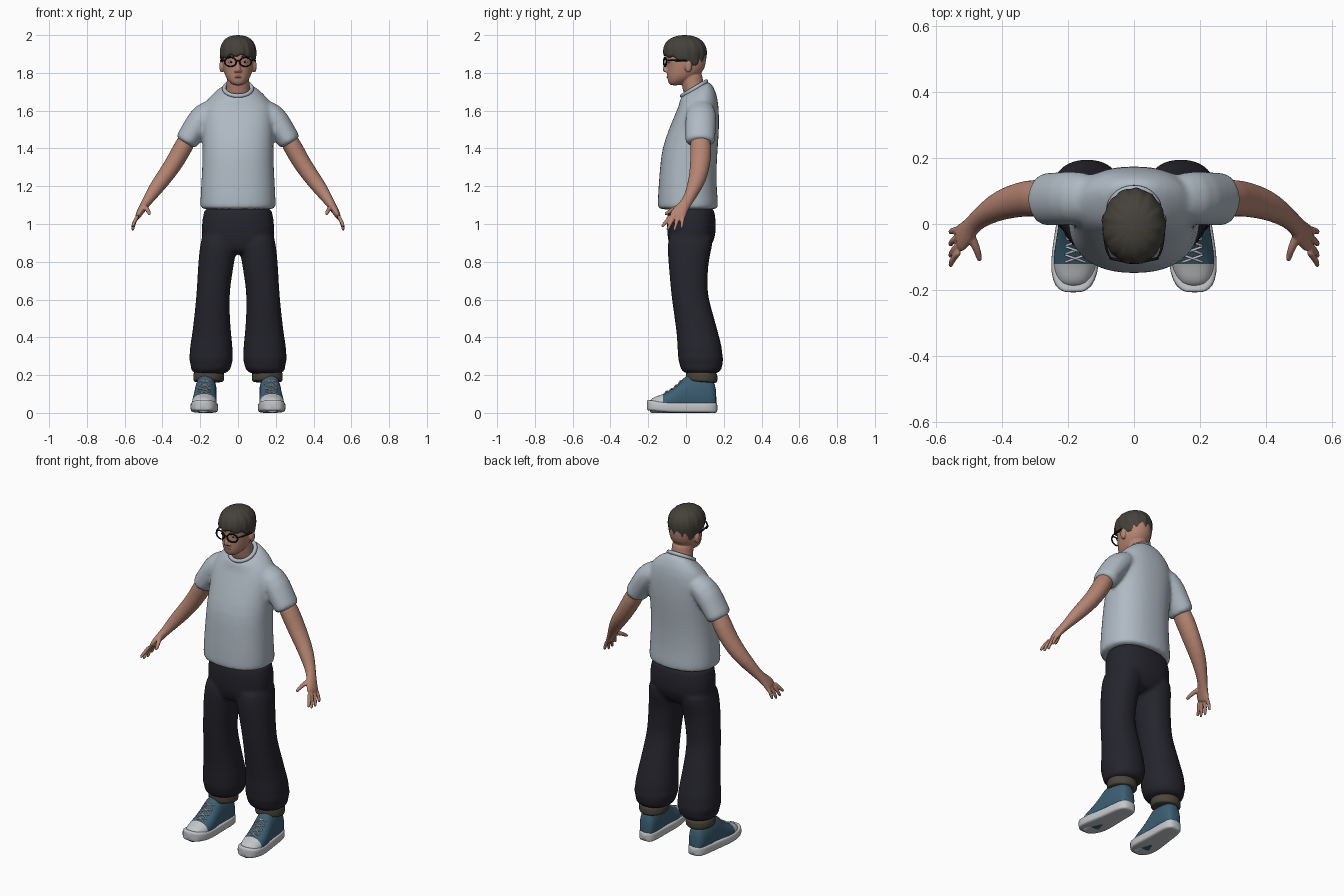
import bpy, bmesh, math
from mathutils import Vector

cube = bpy.data.objects.get("Cube")
if cube:
    bpy.data.objects.remove(cube, do_unlink=True)

X, Y, Z = Vector((1, 0, 0)), Vector((0, 1, 0)), Vector((0, 0, 1))
SIDES = ((1, "left"), (-1, "right"))


def material(name, red, green, blue):
    mat = bpy.data.materials.new(name)
    mat.use_nodes = True
    mat.diffuse_color = (red, green, blue, 1)
    shader = next(n for n in mat.node_tree.nodes if n.type == "BSDF_PRINCIPLED")
    shader.inputs["Base Color"].default_value = (red, green, blue, 1)
    shader.inputs["Roughness"].default_value = .8
    return mat


SHIRT = material("pale blue grey cotton", .43, .49, .55)
PANTS = material("dark navy cloth", .018, .018, .026)
SKIN = material("skin", .46, .23, .165)
HAIR = material("dark brown hair", .06, .054, .043)
BLUE = material("blue canvas", .045, .115, .175)
RUBBER = material("off white rubber", .55, .57, .59)
CUFF = material("olive brown cuff", .07, .058, .042)
BLACK = material("black plastic", .006, .006, .007)
LIPS = material("lips", .33, .13, .10)


def loft(bm, rings, axis=None, power=2.0, count=24, side=1):
    """Skin elliptical rings (x, y, z, radius_u, radius_v, slope) into a closed tube."""
    centers = [Vector((r[0] * side, r[1], r[2])) for r in rings]
    last = len(rings) - 1
    loops = []
    for i, ring in enumerate(rings):
        along = axis or (centers[min(i + 1, last)] - centers[max(i - 1, 0)]).normalized()
        ref = Z if abs(along.y) > .9 else Y
        u = ref.cross(along).normalized()
        v = along.cross(u)
        slope = ring[5] if len(ring) > 5 else 0
        loop = []
        for k in range(count):
            a = math.tau * k / count
            c, s = math.cos(a), math.sin(a)
            cu = math.copysign(abs(c) ** (2 / power), c) * ring[3]
            sv = math.copysign(abs(s) ** (2 / power), s) * ring[4]
            loop.append(bm.verts.new(centers[i] + u * cu + v * sv + Z * slope * sv))
        loops.append(loop)
    for low, high in zip(loops, loops[1:]):
        for k in range(count):
            n = (k + 1) % count
            bm.faces.new((low[k], low[n], high[n], high[k]))
    bm.faces.new(loops[0])
    bm.faces.new(loops[-1])


def blob(bm, center, size):
    made = bmesh.ops.create_uvsphere(bm, u_segments=20, v_segments=12, radius=1)["verts"]
    for vert in made:
        vert.co = Vector(c + p * s for c, p, s in zip(center, vert.co, size))


def finish(name, bm, *mats, voxel=0, relax=0, subdivide=1):
    """Turn a bmesh into a smooth object, optionally fused into a single skin."""
    bmesh.ops.recalc_face_normals(bm, faces=bm.faces)
    for face in bm.faces:
        face.smooth = True
    mesh = bpy.data.meshes.new(name)
    bm.to_mesh(mesh)
    bm.free()
    for mat in mats:
        mesh.materials.append(mat)
    obj = bpy.data.objects.new(name, mesh)
    bpy.context.collection.objects.link(obj)
    if subdivide:
        obj.modifiers.new("Round", "SUBSURF").levels = subdivide
        obj.modifiers["Round"].render_levels = subdivide
    if voxel:
        fuse = obj.modifiers.new("Fuse", "REMESH")
        fuse.mode, fuse.voxel_size, fuse.use_smooth_shade = "VOXEL", voxel, True
        soften = obj.modifiers.new("Soften", "SMOOTH")
        soften.factor, soften.iterations = .5, relax
    return obj


def wire(name, points, radius, mat, side=1):
    bm = bmesh.new()
    loft(bm, [(*p, radius, radius) for p in points], count=8, side=side)
    return finish(name, bm, mat)


def ring(name, center, major, minor, mat, turn, scale=(1, 1, 1)):
    bpy.ops.mesh.primitive_torus_add(location=center, rotation=turn, major_radius=major,
                                     minor_radius=minor, major_segments=40, minor_segments=10)
    obj = bpy.context.object
    obj.name, obj.scale = name, scale
    obj.data.materials.append(mat)
    bpy.ops.object.shade_smooth()


# T-shirt: torso and sleeves fused
bm = bmesh.new()
torso = [(1.075, .01, .19, .15, 0), (1.085, .01, .2, .16, 0), (1.12, .01, .2, .16, 0),
         (1.2, .008, .196, .154, 0), (1.3, .012, .19, .15, 0), (1.4, .02, .188, .148, 0),
         (1.5, .042, .188, .134, 0), (1.6, .06, .19, .115, .1), (1.66, .064, .165, .1, .3),
         (1.7, .052, .11, .085, .5), (1.72, .045, .075, .072, .6)]
loft(bm, [(0, y, z, rx, ry, tilt) for z, y, rx, ry, tilt in torso], Z, 2.3, 32)
for side, _ in SIDES:
    loft(bm, [(.1, .08, 1.63, .05, .07), (.185, .08, 1.575, .073, .083), (.23, .076, 1.505, .066, .082),
              (.268, .075, 1.445, .062, .08), (.28, .075, 1.425, .061, .08)], side=side)
finish("shirt", bm, SHIRT, voxel=.011, relax=5)
ring("shirt_collar", (0, .043, 1.717), .073, .011, SHIRT, (math.radians(31), 0, 0), (1, 1.02, 1))

# Trousers: hips and baggy legs fused
bm = bmesh.new()
loft(bm, [(0, .025, 1.12, .18, .125), (0, .028, 1.02, .19, .13), (0, .03, .93, .196, .13),
          (0, .02, .87, .17, .105), (0, .015, .84, .1, .08)], Z, 2.3, 32)
leg = [(.97, .098, .03, .092, .122), (.88, .104, .02, .098, .12), (.8, .115, .012, .096, .106),
       (.7, .126, .015, .09, .1), (.62, .133, .018, .088, .096), (.5, .138, .045, .095, .106),
       (.4, .14, .065, .106, .112), (.34, .142, .073, .115, .12), (.31, .142, .075, .113, .117),
       (.285, .143, .078, .12, .122), (.255, .142, .08, .107, .113), (.235, .144, .08, .109, .112),
       (.2, .15, .083, .085, .088)]
for side, _ in SIDES:
    loft(bm, [(x, y, z, rx, ry) for z, x, y, rx, ry in leg], Z, 2.2, side=side)
finish("trousers", bm, PANTS, voxel=.011, relax=3)

for side, label in SIDES:
    # Rolled cuff
    bm = bmesh.new()
    loft(bm, [(.155, .083, z, .081 * f, .083 * f, -.08) for z, f in
              ((.163, .93), (.168, 1), (.19, 1.02), (.212, 1), (.22, .93))], Z, side=side)
    finish(label + "_cuff", bm, CUFF)

    # Arm with palm, fingers and thumb
    bm = bmesh.new()
    loft(bm, [(.255, .075, 1.47, .05, .055), (.3, .08, 1.39, .05, .057), (.345, .075, 1.31, .047, .053),
              (.4, .06, 1.235, .043, .047), (.445, .035, 1.175, .037, .036), (.485, .005, 1.115, .025, .027),
              (.508, -.025, 1.08, .021, .036), (.526, -.042, 1.05, .017, .044),
              (.534, -.05, 1.03, .012, .042)], side=side)
    for base, tip, low in ((-.083, -.126, .99), (-.06, -.098, .972), (-.037, -.062, .97), (-.015, -.024, .983)):
        middle = base * .55 + tip * .45
        loft(bm, [(.527, base, 1.05, .011, .011), (.549, middle, 1.012, .0105, .0105),
                  (.558, tip, low, .009, .009), (.557, tip, low - .007, .006, .006)], count=12, side=side)
    loft(bm, [(.5, -.025, 1.095, .016, .016), (.482, -.065, 1.08, .013, .013),
              (.471, -.095, 1.062, .011, .011), (.468, -.115, 1.047, .008, .008)], count=12, side=side)
    finish(label + "_arm", bm, SKIN, voxel=.005, relax=3)

    # Shoe upper with pale toe cap
    def middle_x(y):
        return .184 - .06 * (y + .2)

    bm = bmesh.new()
    upper = [(-.193, .06, .03), (-.18, .078, .046), (-.155, .089, .058), (-.125, .098, .066),
             (-.07, .128, .065), (-.03, .165, .06), (0, .2, .058), (.04, .21, .057), (.1, .205, .055),
             (.145, .18, .046), (.162, .12, .03)]
    loft(bm, [(middle_x(y), y, h / 2, w, h / 2) for y, h, w in upper], Y, 2.2, side=side)
    bm.normal_update()
    for face in bm.faces:
        face.material_index = int(face.calc_center_median().y < -.125)
    finish(label + "_shoe_upper", bm, BLUE, RUBBER)

    # Rubber sole with a slight toe lift
    bm = bmesh.new()
    sole = [(-.208, .022), (-.2, .045), (-.175, .065), (-.12, .075), (-.05, .07), (.03, .061),
            (.11, .058), (.15, .047), (.168, .026)]
    loft(bm, [(middle_x(y), y, .028 + max(0, -y - .1) * .13, w, .028) for y, w in sole],
         Y, 5, side=side)
    finish(label + "_shoe_sole", bm, RUBBER)

    # Crossed laces lying on the upper
    for number, (y, h, w) in enumerate(((-.105, .109, .066), (-.08, .123, .065),
                                        (-.055, .142, .063), (-.03, .166, .06))):
        for lean in (1, -1):
            path = []
            for step in range(-3, 4):
                dx = step * .011
                dy = lean * dx * .35
                top = h / 2 * (1 + math.sqrt(1 - (dx / w) ** 2)) + .003 + dy * .8
                path.append((middle_x(y) + dx, y + dy, top))
            wire(f"{label}_lace_{number}", path, .004, RUBBER, side)

# Head: skull, jaw, neck, nose and ears fused
bm = bmesh.new()
skull = [(1.733, -.058, .02, .024), (1.745, -.05, .04, .043), (1.765, -.032, .058, .066),
         (1.79, -.014, .07, .087), (1.82, 0, .078, .1), (1.87, .003, .083, .105), (1.92, 0, .085, .107),
         (1.955, 0, .07, .085), (1.975, 0, .04, .05)]
loft(bm, [(0, y, z, rx, ry) for z, y, rx, ry in skull], Z, 2.15, 32)
loft(bm, [(0, .06, 1.65, .07, .06), (0, .045, 1.7, .064, .06), (0, .032, 1.75, .06, .058),
          (0, .025, 1.82, .06, .062)], Z)
loft(bm, [(0, -.098, 1.868, .009, .01), (0, -.108, 1.835, .011, .011),
          (0, -.114, 1.812, .015, .013), (0, -.105, 1.802, .012, .01)], Z, count=16)
for side, _ in SIDES:
    blob(bm, (.087 * side, .012, 1.835), (.012, .02, .034))
    blob(bm, (.013 * side, -.102, 1.81), (.009, .011, .008))
finish("head", bm, SKIN, voxel=.005, relax=3)
wire("lips", [(-.024, -.086, 1.776), (-.01, -.098, 1.779), (.01, -.098, 1.779), (.024, -.086, 1.776)], .006, LIPS)

# Hair: ridged cap, short at the fringe and longer at the nape
bm = bmesh.new()
rows, columns = 12, 72
grid = []
for j in range(-1, rows):
    t = max(j, 0) / rows
    row = []
    for k in range(columns):
        a = math.tau * k / columns
        c, s = math.cos(a), math.sin(a)
        hem = 1.862 - s * (.045 if s > 0 else .03) + .007 * math.sin(9 * a + 1)
        z = hem + (2 - hem) * math.sin(t * math.pi / 2)
        if z > 1.9:
            r = (1 - ((z - 1.9) / .1) ** 2.5) ** .45
        else:
            r = 1 - 1.6 * (1.9 - z)
        r *= 1 + .018 * math.sin(13 * a + 4 * t) + .01 * math.sin(23 * a - 5 * t)
        r *= .8 if j < 0 else 1
        row.append(bm.verts.new((.097 * r * c, -.006 + .116 * r * s, z)))
    grid.append(row)
crown = bm.verts.new((0, -.006, 2))
for k in range(columns):
    n = (k + 1) % columns
    for low, high in zip(grid, grid[1:]):
        bm.faces.new((low[k], low[n], high[n], high[k]))
    bm.faces.new((grid[-1][k], grid[-1][n], crown))
finish("hair", bm, HAIR)

# Eyes, brows and glasses
for side, label in SIDES:
    for part, mat, depth, size in (("eye", RUBBER, -.09, (.014, .006, .006)),
                                   ("iris", BLACK, -.0945, (.006, .003, .0055))):
        bm = bmesh.new()
        blob(bm, (.037 * side, depth, 1.857), size)
        finish(label + "_" + part, bm, mat, subdivide=0)
    wire(label + "_brow", [(.016, -.102, 1.887), (.038, -.096, 1.891), (.06, -.078, 1.885)], .004, HAIR, side)
    ring(label + "_glasses_rim", (.04 * side, -.111, 1.858), .031, .0045, BLACK,
         (math.pi / 2, 0, math.radians(12) * side), (1, .78, 1))
    wire(label + "_glasses_temple", [(.07, -.104, 1.867), (.084, -.085, 1.867), (.09, -.03, 1.865),
                                     (.093, .012, 1.862)], .005, BLACK, side)
wire("glasses_bridge", [(-.012, -.117, 1.862), (0, -.119, 1.865), (.012, -.117, 1.862)], .004, BLACK)
